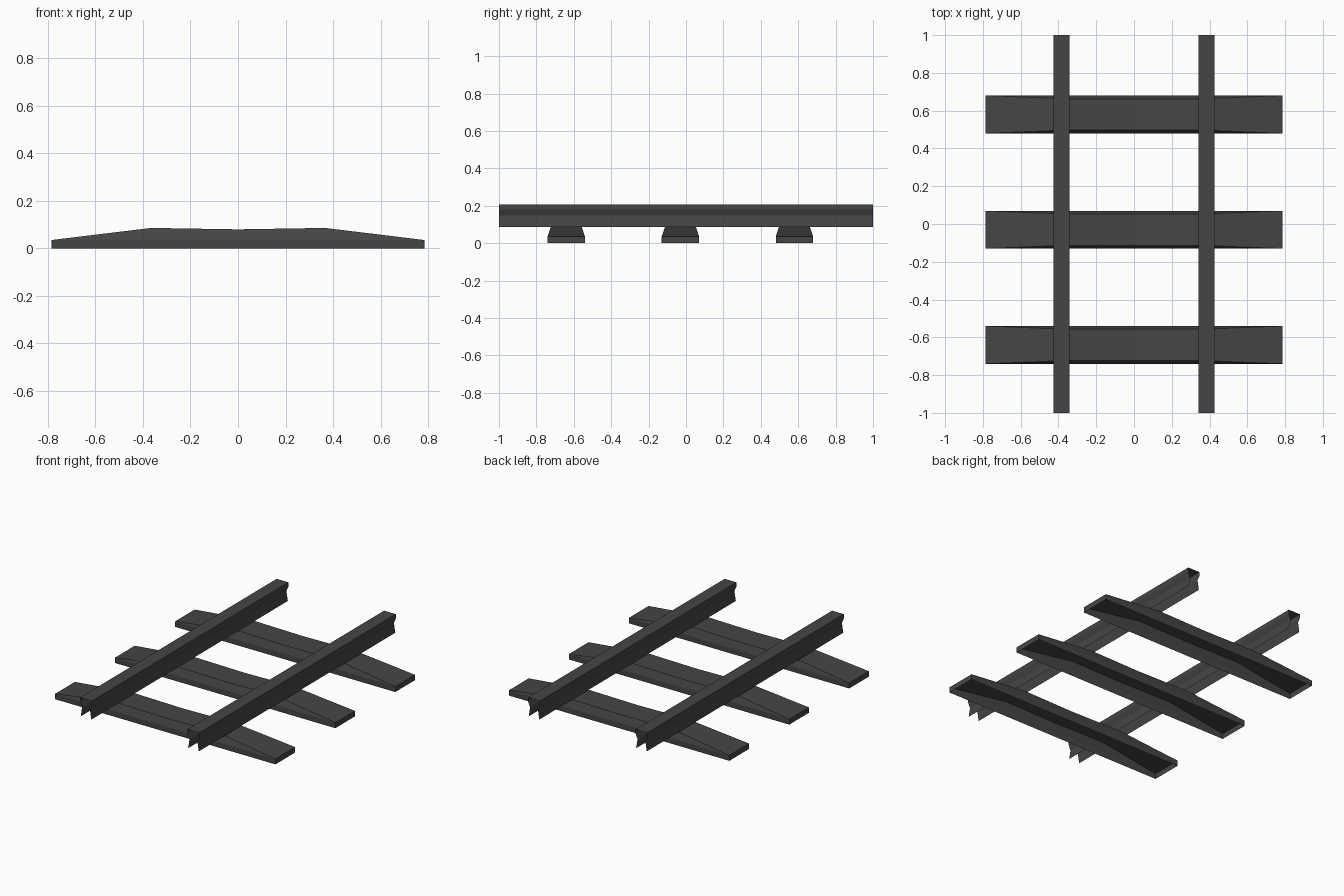
import bpy, bmesh

if "Cube" in bpy.data.objects:
    bpy.data.objects.remove(bpy.data.objects["Cube"])

dark = bpy.data.materials.new("dark_grey")
dark.diffuse_color = (0.06, 0.06, 0.06, 1)
dark.use_nodes = True
dark.node_tree.nodes["Principled BSDF"].inputs["Base Color"].default_value = dark.diffuse_color


def loft(name, sections, caps=()):
    """Skin open cross-sections into a flat-shaded shell; caps lists section indices to close."""
    bm = bmesh.new()
    rows = [[bm.verts.new(p) for p in s] for s in sections]
    for a, b in zip(rows, rows[1:]):
        for i in range(len(a) - 1):
            bm.faces.new((a[i], a[i + 1], b[i + 1], b[i]))
    for i in caps:
        bm.faces.new(rows[i])
    bmesh.ops.remove_doubles(bm, verts=bm.verts, dist=1e-5)
    bmesh.ops.recalc_face_normals(bm, faces=bm.faces)
    # the shells are open below, so make sure the top points outward
    bm.normal_update()
    top = max(bm.faces, key=lambda f: f.calc_center_median().z)
    if top.normal.z < 0:
        bmesh.ops.reverse_faces(bm, faces=bm.faces)
    me = bpy.data.meshes.new(name)
    bm.to_mesh(me)
    bm.free()
    me.materials.append(dark)
    ob = bpy.data.objects.new(name, me)
    bpy.context.collection.objects.link(ob)
    return ob


# Rails: waisted profile, open at the bottom and both ends
half = [(0.038, 0.086), (0.028, 0.147), (0.042, 0.18), (0.042, 0.207)]
profile = half + [(-x, z) for x, z in reversed(half)]
for side, cx in (("left", -0.383), ("right", 0.383)):
    loft(side + "_rail", [[(cx + x, y, z) for x, z in profile] for y in (-1, 1)])

# Sleepers: hollow shells with sloping ends and bevelled long sides
stations = [(-0.785, 0.1, 0.035), (-0.365, 0.083, 0.086), (0, 0.083, 0.08),
            (0.365, 0.083, 0.086), (0.785, 0.1, 0.035)]
for n, cy in enumerate((-0.64, -0.03, 0.58), 1):
    sections = [[(x, cy - 0.1, 0), (x, cy - 0.1, 0.035), (x, cy - w, z),
                 (x, cy + w, z), (x, cy + 0.1, 0.035), (x, cy + 0.1, 0)]
                for x, w, z in stations]
    loft(f"sleeper_{n}", sections, caps=(0, -1))
